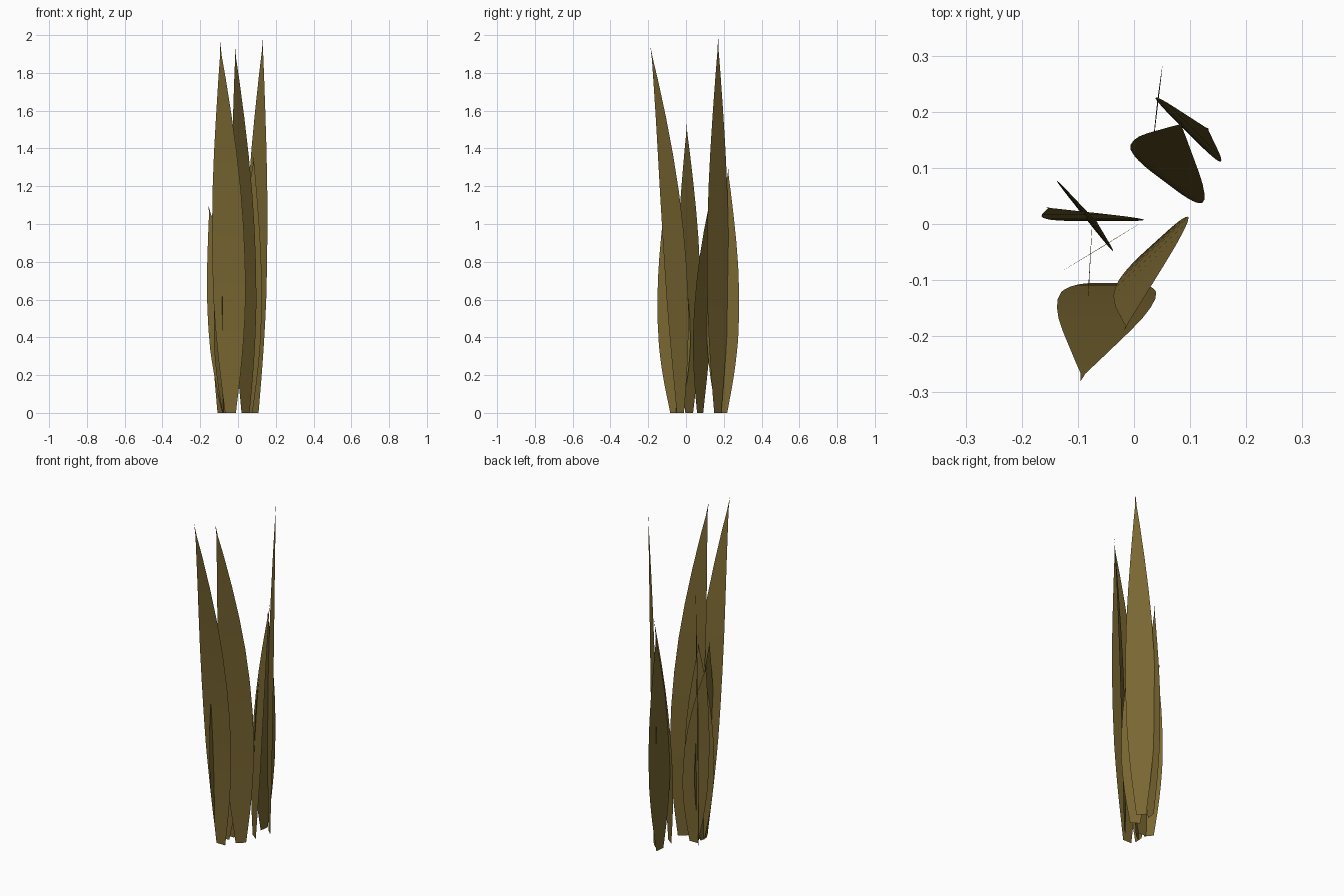
import bpy
import bmesh
from mathutils import Vector

if "Cube" in bpy.data.objects:
    bpy.data.objects.remove(bpy.data.objects["Cube"])

# One dry olive-brown colour for every blade
olive = bpy.data.materials.new("dry_olive")
olive.diffuse_color = (0.19, 0.133, 0.031, 1)
olive.use_nodes = True
olive.node_tree.nodes["Principled BSDF"].inputs["Base Color"].default_value = olive.diffuse_color

# Relative half width from root (0) to tip (1)
PROFILE = [(0, .33), (.05, .47), (.1, .61), (.15, .73), (.2, .83), (.25, .91),
           (.3, .97), (.4, 1), (.5, .96), (.6, .86), (.7, .69), (.8, .47),
           (.9, .22), (.96, .05), (1, 0)]


def blade(name, root, tip, height, direction, half_width):
    """Flat leaf blade whose centre line bends from root to tip."""
    bm = bmesh.new()
    root, tip = Vector(root), Vector(tip)
    side = Vector(direction).normalized() * half_width
    previous = None
    for t, w in PROFILE:
        c = root + (tip - root) * t * t
        points = [c - side * w, c + side * w] if w else [c]
        row = [bm.verts.new((p.x, p.y, height * t)) for p in points]
        if previous:
            bm.faces.new(previous + row[::-1])
        previous = row
    mesh = bpy.data.meshes.new(name)
    bm.to_mesh(mesh)
    bm.free()
    mesh.materials.append(olive)
    obj = bpy.data.objects.new(name, mesh)
    bpy.context.collection.objects.link(obj)
    for f in mesh.polygons:
        f.use_smooth = True


# Two tall blades bending forward
blade("front_tall_blade", (-.04, -.105), (-.095, -.28), 1.97, (1, 0), .087)
blade("middle_tall_blade", (.04, -.03), (-.017, -.19), 1.95, (.74, .67), .087)

# Short blades of the left tuft
blade("left_short_blade", (-.055, .005), (-.157, .03), 1.1, (1, 0), .085)
blade("left_medium_blade", (-.092, .017), (-.065, .003), 1.54, (.62, -.78), .08)
blade("left_slanted_blade", (-.06, -.042), (-.055, -.04), 1.18, (.85, .52), .081)
blade("left_upright_blade", (-.078, -.055), (-.08, -.11), 1.18, (.06, 1), .086)

# Blades of the back tuft
blade("back_medium_blade", (.055, .075), (.085, .183), 1.37, (.8, -.6), .082)
blade("back_tall_blade", (.09, .168), (.133, .17), 2.0, (.71, -.71), .081)
blade("back_upright_blade", (.04, .19), (.042, .225), 1.3, (.12, 1), .086)
